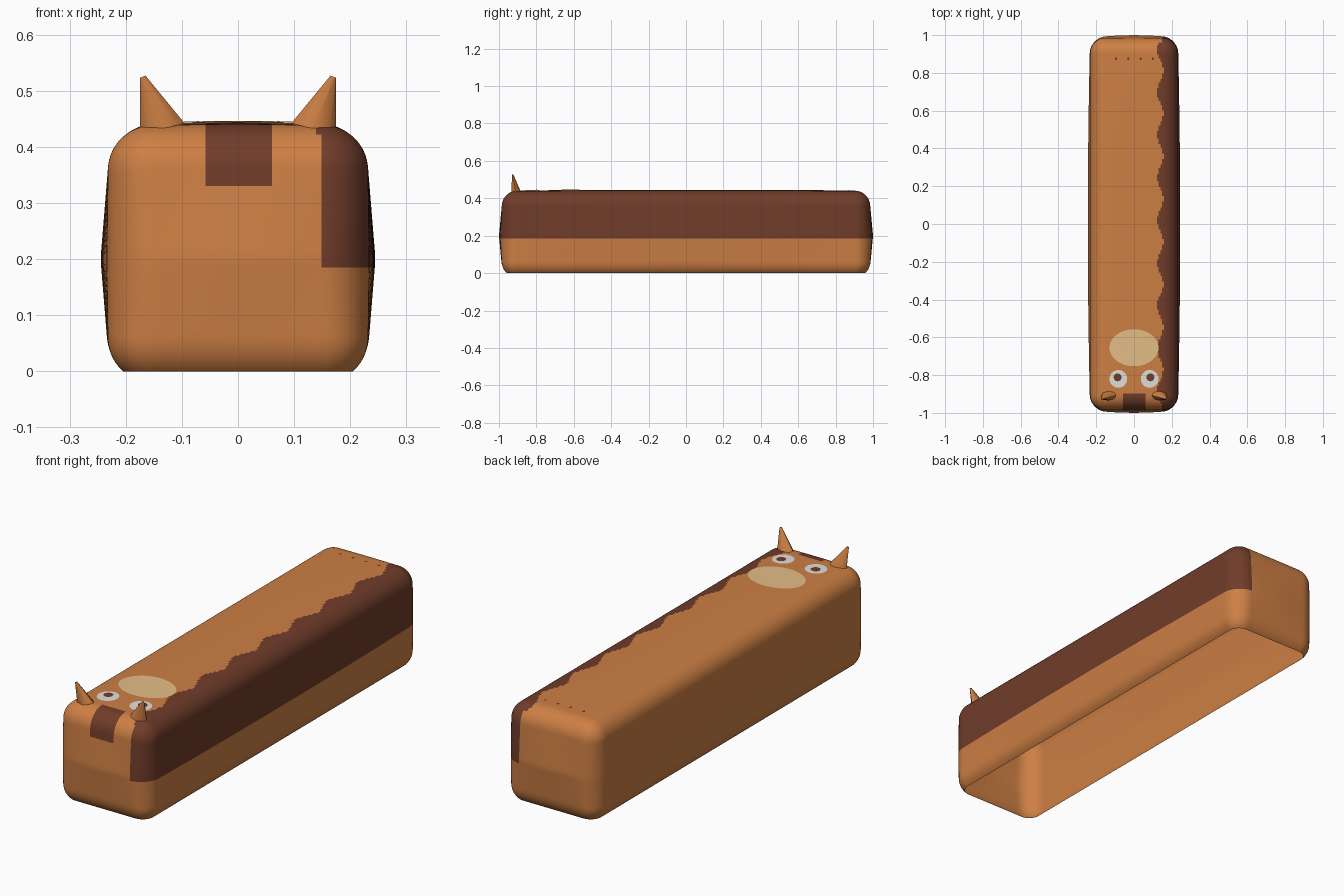
import bpy, bmesh, math
from mathutils import Vector

if "Cube" in bpy.data.objects:
    bpy.data.objects.remove(bpy.data.objects["Cube"])

HX, HY, ZT, R = 0.232, 0.985, 0.438, 0.08    # rounded block size and edge radius
ZLOW = 0.06                                  # centre height of the lower edge rounding


def material(name, r, g, b):
    def lin(c):
        c /= 255
        return c / 12.92 if c < 0.04 else ((c + 0.055) / 1.055) ** 2.4
    m = bpy.data.materials.new(name)
    m.diffuse_color = (lin(r), lin(g), lin(b), 1)
    m.use_nodes = True
    m.node_tree.nodes["Principled BSDF"].inputs["Base Color"].default_value = m.diffuse_color
    return m


ORANGE = material("warm_orange", 205, 127, 68)
BROWN = material("dark_brown", 112, 60, 42)
CREAM = material("cream", 228, 190, 134)
WHITE = material("eye_white", 226, 223, 218)


def finish(bm, name, mats, angle=50):
    me = bpy.data.meshes.new(name)
    bm.to_mesh(me)
    bm.free()
    for m in mats:
        me.materials.append(m)
    ob = bpy.data.objects.new(name, me)
    bpy.context.collection.objects.link(ob)
    bpy.ops.object.select_all(action='DESELECT')
    ob.select_set(True)
    bpy.context.view_layer.objects.active = ob
    bpy.ops.object.shade_smooth_by_angle(angle=math.radians(angle))
    return ob


def clamp(v, a, b):
    return max(a, min(b, v))


def crown(x, y):
    """Slight rise of the top surface towards the middle."""
    return 0.007 * max(0, 1 - (x / 0.2) ** 2) * max(0, 1 - y ** 4)


def shape(p):
    """Box cage point -> rounded, slightly bulging body."""
    core = Vector((clamp(p.x, R - HX, HX - R), clamp(p.y, R - HY, HY - R),
                   clamp(p.z, ZLOW, ZT - R)))
    q = core + (p - core).normalized() * R
    belly = max(0, 1 - abs(q.z - 0.2) / 0.16)
    x, y = q.x, q.y
    q.x += 0.013 * (x / HX) * belly * (1 - y * y)
    q.y += 0.015 * (y / HY) * belly * max(0, 1 - (x / HX) ** 2)
    q.z += crown(x, y) * clamp((q.z - (ZT - R)) / R, 0, 1)
    return q


# Body: five gridded sides of a cage, open underneath
bm = bmesh.new()


def sheet(o, u, v, n, m):
    o, u, v = Vector(o), Vector(u), Vector(v)
    g = [[bm.verts.new(o + u * (i / n) + v * (j / m)) for j in range(m + 1)] for i in range(n + 1)]
    for i in range(n):
        for j in range(m):
            bm.faces.new((g[i][j], g[i + 1][j], g[i + 1][j + 1], g[i][j + 1]))


NX, NY, NZ, BOT = 50, 200, 44, -0.10
X, Y, Z = (2 * HX, 0, 0), (0, 2 * HY, 0), (0, 0, ZT - BOT)
sheet((-HX, -HY, ZT), X, Y, NX, NY)
sheet((-HX, -HY, BOT), X, Z, NX, NZ)
sheet((HX, HY, BOT), (-2 * HX, 0, 0), Z, NX, NZ)
sheet((HX, -HY, BOT), Y, Z, NY, NZ)
sheet((-HX, HY, BOT), (0, -2 * HY, 0), Z, NY, NZ)
bmesh.ops.remove_doubles(bm, verts=bm.verts[:], dist=1e-5)
for v in bm.verts:
    v.co = shape(v.co)

# Cut the open rim and the straight colour borders
bmesh.ops.bisect_plane(bm, geom=bm.verts[:] + bm.edges[:] + bm.faces[:], dist=1e-6,
                       plane_co=(0, 0, 0), plane_no=(0, 0, 1), clear_inner=True)
for co, no in (((0, 0, 0.185), (0, 0, 1)), ((0, 0, 0.33), (0, 0, 1)),
               ((-0.058, 0, 0), (1, 0, 0)), ((0.061, 0, 0), (1, 0, 0))):
    bmesh.ops.bisect_plane(bm, geom=bm.verts[:] + bm.edges[:] + bm.faces[:], dist=1e-6,
                           plane_co=co, plane_no=no)

# Brown wavy flank and brown forehead patch
for f in bm.faces:
    c = f.calc_center_median()
    border = 0.152 if abs(c.y) > 0.96 else 0.138 - 0.016 * math.cos((c.y - 0.02) * math.tau / 0.226)
    flank = c.z > 0.185 and c.x > border
    patch = c.y < -0.895 and -0.058 < c.x < 0.061 and c.z > 0.33
    f.material_index = 1 if flank or patch else 0
finish(bm, "body", [ORANGE, BROWN])


# Flat markings laid on the top surface
def spot(name, x, y, rx, ry, lift, mat, n=32):
    bm = bmesh.new()

    def on_top(px, py):
        return bm.verts.new((px, py, ZT + crown(px, py) + lift))
    mid = on_top(x, y)
    ring = [on_top(x + rx * math.cos(math.tau * i / n), y + ry * math.sin(math.tau * i / n))
            for i in range(n)]
    for i in range(n):
        bm.faces.new((mid, ring[i], ring[(i + 1) % n]))
    finish(bm, name, [mat])


spot("cream_patch", 0, -0.655, 0.13, 0.098, 0.002, CREAM, 40)
for i in range(4):
    spot("tail_speck", -0.095 + 0.065 * i, 0.875, 0.006, 0.008, 0.002, BROWN, 8)

for s, side in ((-1, "left"), (1, "right")):
    # Eyes
    spot(side + "_eye", s * 0.083, -0.82, 0.047, 0.047, 0.002, WHITE)
    spot(side + "_pupil", s * 0.087, -0.812, 0.021, 0.021, 0.004, BROWN, 16)

    # Ear: leaning pointed cone with an upright outer edge
    bm = bmesh.new()
    n = 8
    low, tip = [], []
    for i in range(n):
        a = math.tau * i / n
        cx, cy = math.cos(a), math.sin(a)
        low.append(bm.verts.new((s * (0.135 + 0.04 * cx), -0.908 + 0.026 * cy, 0.432 - 0.01 * cx + 0.0)))
        tip.append(bm.verts.new((s * (0.170 + 0.005 * cx), -0.926 + 0.004 * cy, 0.525 - 0.002 * cx)))
    for i in range(n):
        j = (i + 1) % n
        bm.faces.new((low[i], low[j], tip[j], tip[i]))
    bm.faces.new(tip)
    bm.faces.new(low[::-1])
    bmesh.ops.recalc_face_normals(bm, faces=bm.faces[:])
    finish(bm, side + "_ear", [ORANGE])
